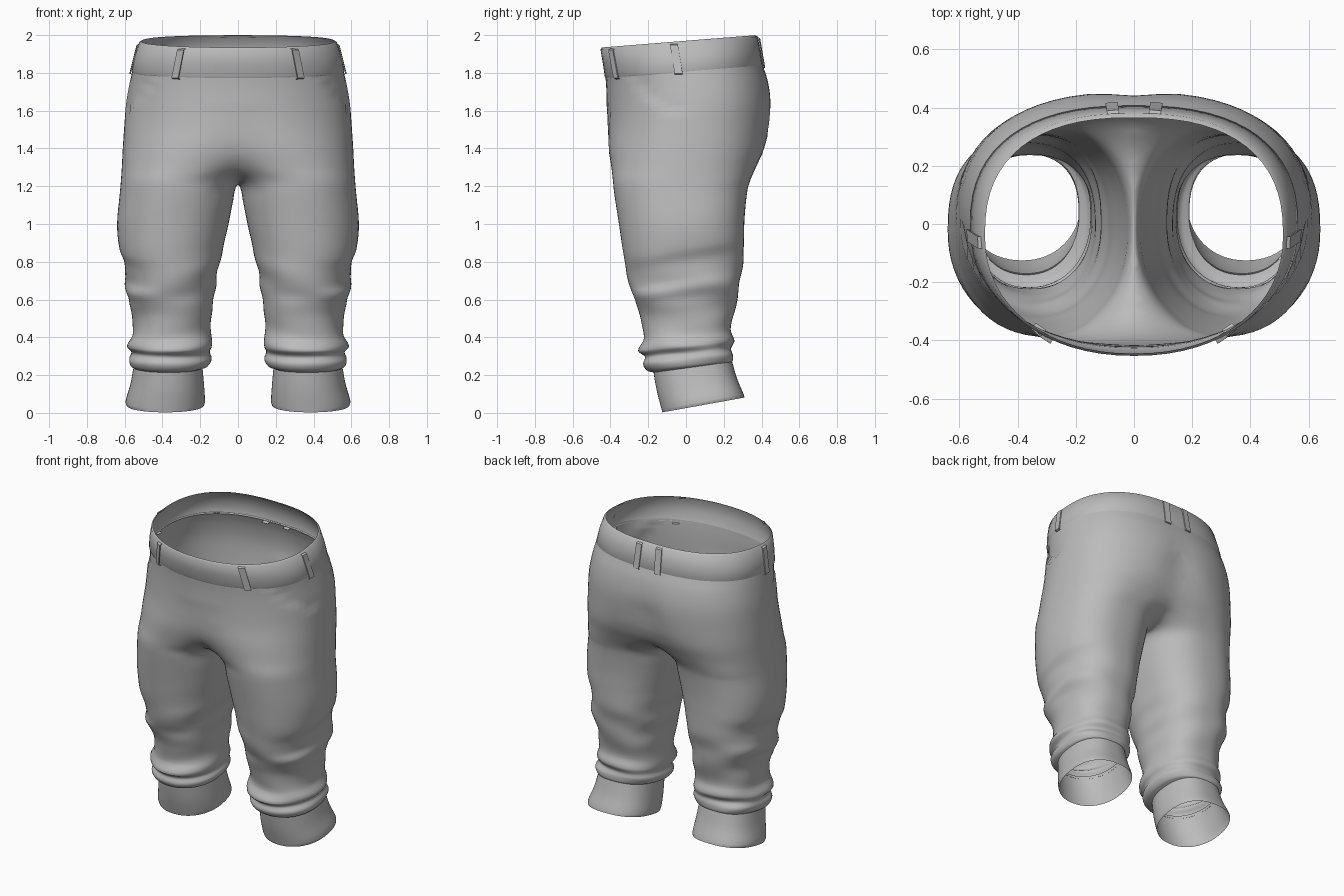
import bpy, bmesh, math
from math import sin, cos, pi, exp
from mathutils import Vector

cube = bpy.data.objects.get("Cube")
if cube:
    bpy.data.objects.remove(cube, do_unlink=True)

cloth = bpy.data.materials.new("grey cloth")
cloth.use_nodes = True
cloth.diffuse_color = (0.5, 0.5, 0.5, 1)
cloth.node_tree.nodes["Principled BSDF"].inputs["Base Color"].default_value = (0.5, 0.5, 0.5, 1)

SEG = 64
# Ring rows: height, inner x, outer x, front y, back y, tilt
LEG = [(.24, .19, .55, -.17, .24, .13), (.25, .16, .568, -.205, .248, .12), (.285, .142, .578, -.228, .252, .11),
       (.32, .148, .562, -.215, .24, .1), (.355, .133, .583, -.25, .252, .1), (.42, .145, .558, -.225, .238, .09),
       (.52, .138, .562, -.238, .258, .09), (.6, .13, .575, -.265, .275, .11), (.66, .122, .605, -.28, .287, .14),
       (.72, .112, .592, -.295, .3, .17), (.8, .095, .602, -.315, .305, .18)]
HIP = [(.87, .08, .628, -.328, .307, .17), (1, .05, .64, -.35, .31, .1), (1.17, .015, .625, -.38, .325, .02),
       (1.23, -.01, .62, -.387, .34, 0), (1.3, -.14, .615, -.395, .37, 0), (1.4, -.33, .61, -.41, .415, 0),
       (1.52, -.53, .602, -.417, .445, .01), (1.64, -.592, .592, -.42, .453, .03), (1.74, -.575, .575, -.422, .435, .05),
       (1.815, -.56, .56, -.427, .405, .07)]
CUFF = [(.042, .18, .59, -.125, .31, .18), (.06, .175, .595, -.13, .305, .18), (.15, .18, .57, -.155, .27, .15),
        (.26, .19, .55, -.175, .24, .13)]
BAND = [(1.802, -.559, .559, -.426, .403, .07), (1.81, -.563, .563, -.43, .407, .07),
        (1.88, -.55, .55, -.44, .395, .075), (1.958, -.525, .525, -.453, .38, .08), (1.967, -.512, .512, -.445, .365, .08)]


def blend(rows, steps):
    """Smooth the ring rows into a denser stack."""
    out = []
    for i in range(len(rows) - 1):
        a, b = rows[i], rows[i + 1]
        p, q = rows[max(i - 1, 0)], rows[min(i + 2, len(rows) - 1)]
        h = b[0] - a[0]
        for s in range(steps):
            t = s / steps
            ring = [a[0] + h * t]
            for k in range(1, 6):
                m = (b[k] - p[k]) / (b[0] - p[0]) * h
                n = (q[k] - a[k]) / (q[0] - a[0]) * h
                ring.append((2*t**3 - 3*t*t + 1) * a[k] + (t**3 - 2*t*t + t) * m
                            + (3*t*t - 2*t**3) * b[k] + (t**3 - t*t) * n)
            out.append(ring)
    return out + [list(rows[-1])]


def ring_point(row, ang):
    z, x0, x1, y0, y1, tilt = row
    c, s = cos(ang), sin(ang)
    e = 2 / (2.45 if s > 0 else 2.15)
    y = (y1 - y0) / 2 * math.copysign(abs(s) ** e, s)
    x = (x0 + x1) / 2 + (x1 - x0) / 2 * math.copysign(abs(c) ** e, c)
    return Vector((x, (y0 + y1) / 2 + y, z + tilt * y))


def wrinkle(p, ang):
    """Outward push for knee folds and pocket slashes."""
    knee = exp(-((p.z - .62) / .2) ** 2)
    d = knee * (.004 * sin(p.z * 42 + 2.5 * cos(ang + .6)) * (.5 + .5 * cos(2 * ang))
                + .004 * sin(p.z * 27 + 3 * ang))
    d += .006 * exp(-((p.z - .34) / .07) ** 2) * sin(3 * ang + p.z * 40)
    if p.y < 0 and p.z > 1.5:
        side = (p.x - .44) * .77 + (p.z - 1.77) * .63
        if side > 0:
            d -= .014 * exp(-side / .06) * min(1, (p.z - 1.5) / .1) * min(1, (1.82 - p.z) / .06)
    return d


def loft(bm, rows, folds=False):
    stack = []
    for row in rows:
        ring = []
        for i in range(SEG):
            a = 2 * pi * i / SEG
            p = ring_point(row, a)
            if folds:
                p += Vector((cos(a), sin(a), 0)) * wrinkle(p, a)
            ring.append(bm.verts.new(p))
        stack.append(ring)
    for lo, hi in zip(stack, stack[1:]):
        for i in range(SEG):
            j = (i + 1) % SEG
            bm.faces.new((lo[i], lo[j], hi[j], hi[i]))


def mirror(bm):
    twin = bmesh.ops.duplicate(bm, geom=bm.verts[:] + bm.edges[:] + bm.faces[:])["geom"]
    for v in twin:
        if isinstance(v, bmesh.types.BMVert):
            v.co.x *= -1
    bmesh.ops.reverse_faces(bm, faces=[f for f in twin if isinstance(f, bmesh.types.BMFace)])
    bmesh.ops.remove_doubles(bm, verts=bm.verts[:], dist=.0005)


def finish(bm, name, angle=50):
    me = bpy.data.meshes.new(name)
    bm.to_mesh(me)
    bm.free()
    ob = bpy.data.objects.new(name, me)
    bpy.context.collection.objects.link(ob)
    me.materials.append(cloth)
    bpy.ops.object.select_all(action='DESELECT')
    ob.select_set(True)
    bpy.context.view_layer.objects.active = ob
    bpy.ops.object.shade_smooth_by_angle(angle=math.radians(angle))


# Legs and seat: one half lofted past the middle, trimmed there, then mirrored
bm = bmesh.new()
loft(bm, blend(LEG + HIP, 4), True)
bmesh.ops.bisect_plane(bm, geom=bm.verts[:] + bm.edges[:] + bm.faces[:], dist=.0005,
                       plane_co=(0, 0, 0), plane_no=(1, 0, 0), clear_inner=True)
for v in bm.verts:
    if abs(v.co.x) < .001:
        v.co.x = 0
mirror(bm)
for _ in range(14):
    soft = [v for v in bm.verts if abs(v.co.x) < .16 and 1.15 < v.co.z < 1.6 and not v.is_boundary]
    bmesh.ops.smooth_vert(bm, verts=soft, factor=.5, use_axis_x=True, use_axis_y=True, use_axis_z=True)
for v in bm.verts:
    if v.co.y > 0:  # seat cleft
        v.co.y -= .018 * exp(-(v.co.x / .09) ** 2) * exp(-((v.co.z - 1.55) / .17) ** 2)
finish(bm, "trouser_body", 80)

# Ankle cuffs
bm = bmesh.new()
loft(bm, blend(CUFF, 3))
mirror(bm)
finish(bm, "ankle_cuffs")

# Waistband
bm = bmesh.new()
loft(bm, BAND)
finish(bm, "waistband", 80)

# Belt loops: bent strips standing off the waistband
bm = bmesh.new()
for top_deg, low_deg in ((-57, -56), (-3, -3), (85, 85)):
    mid = math.radians(low_deg)
    nrm = Vector((cos(mid), sin(mid), 0))
    tan = Vector((-nrm.y, nrm.x, 0)) * .021
    top, low = ring_point(BAND[3], math.radians(top_deg)), ring_point(BAND[1], mid)
    path = [top + nrm * -.004, top + nrm * .012 + Vector((0, 0, -.008)),
            low + nrm * .012 + Vector((0, 0, -.012)), low + nrm * -.008 + Vector((0, 0, -.02))]
    rows = [[bm.verts.new(p + tan * s + nrm * o) for s, o in ((-1, 0), (1, 0), (1, -.006), (-1, -.006))]
            for p in path]
    for a, b in zip(rows, rows[1:]):
        for i in range(4):
            j = (i + 1) % 4
            bm.faces.new((a[i], b[i], b[j], a[j]))
    bm.faces.new(rows[0])
    bm.faces.new(rows[-1][::-1])
mirror(bm)
bmesh.ops.recalc_face_normals(bm, faces=bm.faces[:])
finish(bm, "belt_loops", 30)
